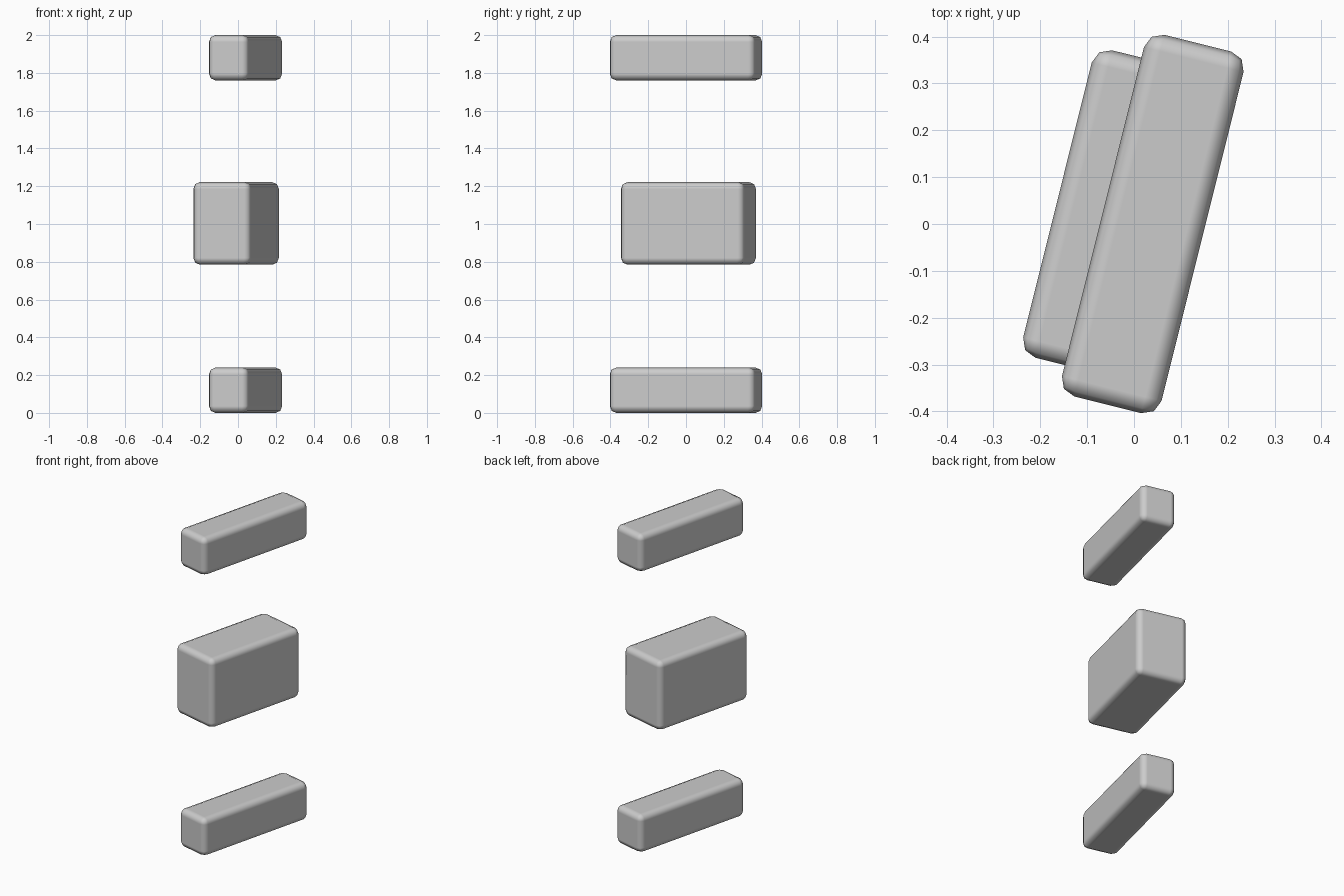
import bpy
import math

# Remove the default cube only
cube = bpy.data.objects.get("Cube")
if cube:
    bpy.data.objects.remove(cube, do_unlink=True)

# Single flat colour
grey = bpy.data.materials.new("light_grey")
grey.use_nodes = True
colour = (0.6, 0.6, 0.6, 1.0)
grey.diffuse_color = colour
grey.node_tree.nodes["Principled BSDF"].inputs["Base Color"].default_value = colour

TURN = math.radians(-14)


def rounded_block(name, centre, size, radius=0.036):
    """Box turned about z, with softly rounded edges."""
    bpy.ops.mesh.primitive_cube_add(size=1, location=centre)
    block = bpy.context.object
    block.name = name
    block.scale = size
    bpy.ops.object.transform_apply(location=False, rotation=False, scale=True)
    block.rotation_euler.z = TURN
    bevel = block.modifiers.new("rounded_edges", 'BEVEL')
    bevel.width = radius
    bevel.segments = 2
    bevel.limit_method = 'ANGLE'
    bevel.harden_normals = True
    bpy.ops.object.shade_smooth()
    block.data.materials.append(grey)
    return block


# Matching slim blocks at the bottom and top
SLIM = (0.219, 0.795, 0.24)
for name, z in (("lower_block", SLIM[2] / 2), ("upper_block", 2 - SLIM[2] / 2)):
    rounded_block(name, (0.04, 0, z), SLIM)

# Taller, shorter block floating between them
rounded_block("middle_block", (-0.01, 0.013, 1.003), (0.316, 0.676, 0.437))
